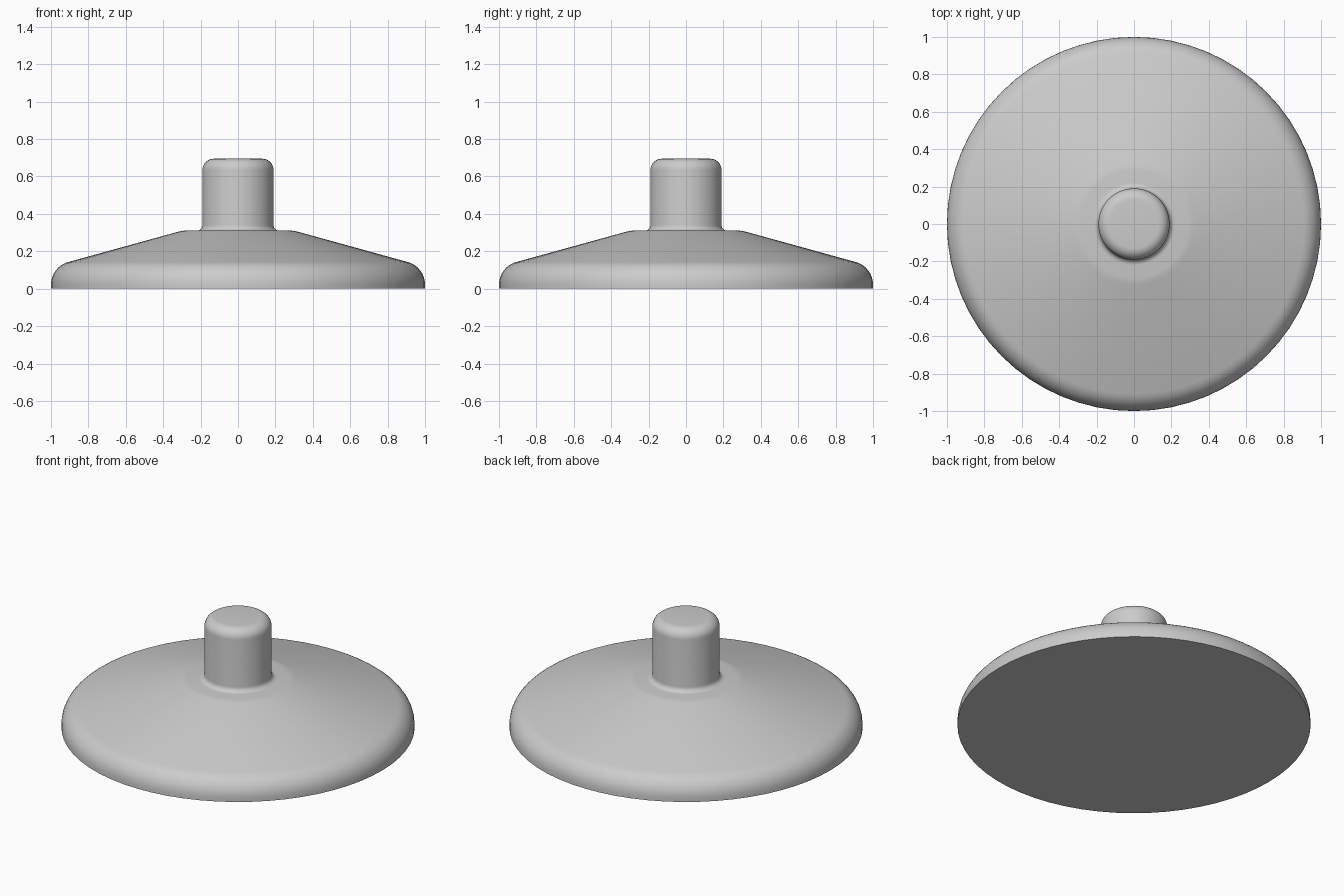
import bpy, bmesh, math

cube = bpy.data.objects.get("Cube")
if cube:
    bpy.data.objects.remove(cube, do_unlink=True)

grey = bpy.data.materials.new("plain grey")
grey.use_nodes = True
colour = (0.6, 0.6, 0.6, 1)
grey.diffuse_color = colour
grey.node_tree.nodes["Principled BSDF"].inputs["Base Color"].default_value = colour


def arc(cx, cz, radius, start, end, steps=8):
    """Points of a circular arc in the profile plane, angles in degrees."""
    angles = [math.radians(start + (end - start) * i / steps) for i in range(steps + 1)]
    return [(cx + radius * math.cos(a), cz + radius * math.sin(a)) for a in angles]


def lathe(name, profile, segments=64):
    """Revolve a profile of (radius, height) and close both ends with flat discs."""
    bm = bmesh.new()
    rings = []
    for radius, z in profile:
        turns = [2 * math.pi * i / segments for i in range(segments)]
        rings.append([bm.verts.new((radius * math.cos(t), radius * math.sin(t), z)) for t in turns])
    for low, high in zip(rings, rings[1:]):
        for i in range(segments):
            j = (i + 1) % segments
            bm.faces.new((low[i], low[j], high[j], high[i]))
    bm.faces.new(rings[0][::-1])
    bm.faces.new(rings[-1])
    mesh = bpy.data.meshes.new(name)
    bm.to_mesh(mesh)
    bm.free()
    mesh.materials.append(grey)
    obj = bpy.data.objects.new(name, mesh)
    bpy.context.collection.objects.link(obj)
    bpy.ops.object.select_all(action="DESELECT")
    obj.select_set(True)
    bpy.context.view_layer.objects.active = obj
    bpy.ops.object.shade_smooth_by_angle(angle=math.radians(30))
    return obj


# One turned body: rounded rim, shallow cone, flat shoulder, filleted stem, rounded top
profile = [(1, 0)]
profile += arc(0.875, 0.022, 0.125, 0, 74.4)
profile += [(0.33, 0.302), (0.31, 0.307), (0.29, 0.31)]
profile += arc(0.22, 0.34, 0.03, 270, 180, 6)
profile += arc(0.13, 0.635, 0.06, 0, 90)
lathe("round_foot_with_stem", profile)
